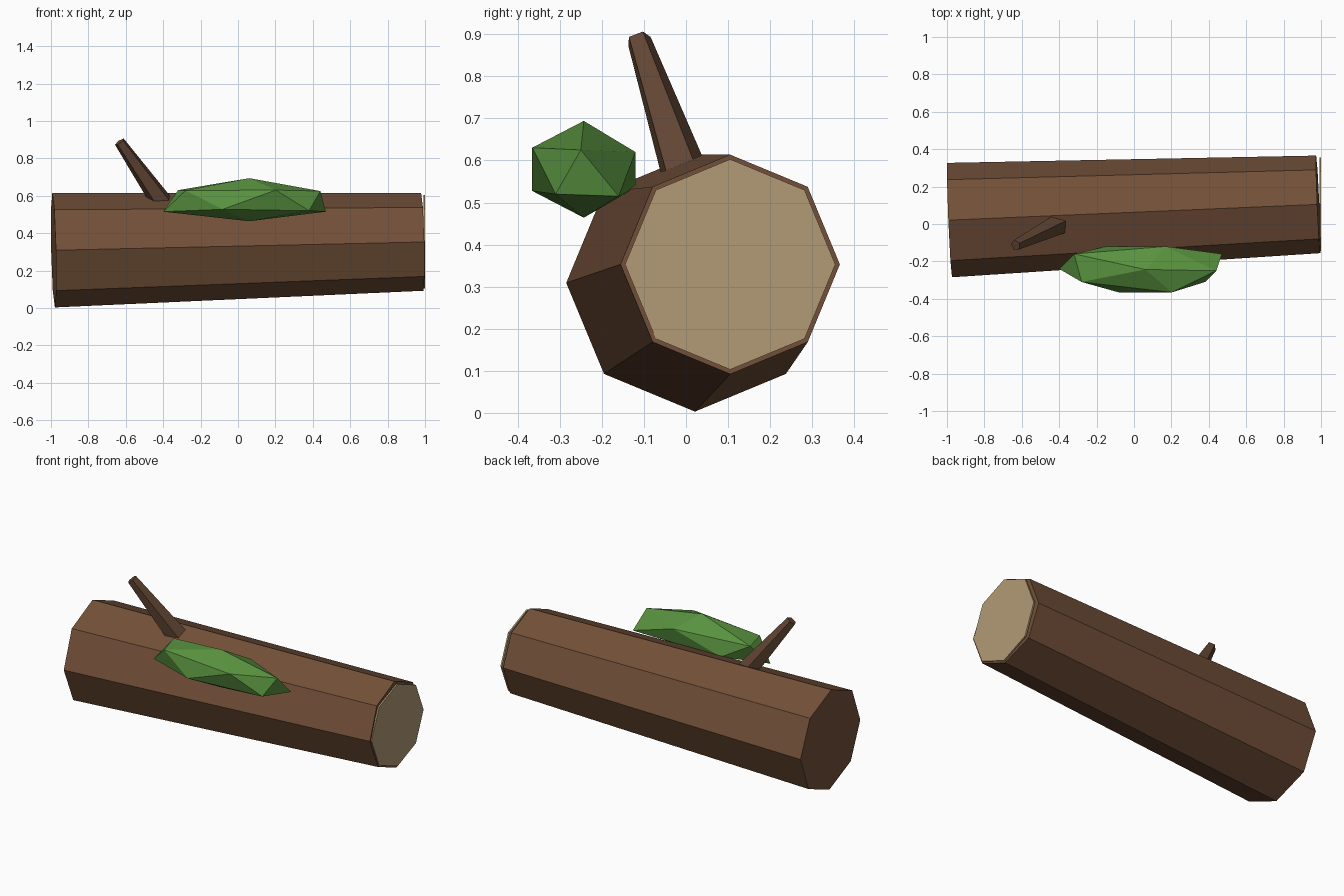
import bpy, bmesh
from mathutils import Vector, Matrix

if "Cube" in bpy.data.objects:
    bpy.data.objects.remove(bpy.data.objects["Cube"])


def material(name, rgb):
    m = bpy.data.materials.new(name)
    m.diffuse_color = (*rgb, 1)
    m.use_nodes = True
    m.node_tree.nodes["Principled BSDF"].inputs["Base Color"].default_value = m.diffuse_color
    return m


def finish(name, bm, mat):
    me = bpy.data.meshes.new(name)
    bm.to_mesh(me)
    bm.free()
    me.materials.append(mat)
    ob = bpy.data.objects.new(name, me)
    bpy.context.collection.objects.link(ob)
    return ob


def tapered(name, a, b, r1, r2, sides, mat):
    """Flat-shaded tapered cylinder from point a to point b."""
    a, b = Vector(a), Vector(b)
    axis = b - a
    bm = bmesh.new()
    place = Matrix.Translation((a + b) / 2) @ axis.to_track_quat('Z', 'Y').to_matrix().to_4x4()
    bmesh.ops.create_cone(bm, cap_ends=True, segments=sides, radius1=r1,
                          radius2=r2, depth=axis.length, matrix=place)
    return finish(name, bm, mat)


bark = material("bark", (0.17, 0.08, 0.04))
dark_bark = material("dark_bark", (0.12, 0.06, 0.033))
cut_wood = material("cut_wood", (0.45, 0.33, 0.18))
moss_green = material("moss_green", (0.10, 0.29, 0.05))

# Log body, slightly skewed and tapered
tapered("log", (-0.986, 0.021, 0.309), (0.985, 0.105, 0.353), 0.306, 0.261, 8, bark)

# Pale cut face, square to x so it stands just off the tilted end
tapered("cut_face", (0.991, 0.105, 0.353), (1.0, 0.105, 0.353), 0.25, 0.25, 8, cut_wood)

# Broken branch stub
tapered("branch", (-0.40, 0.0, 0.555), (-0.633, -0.113, 0.888), 0.06, 0.03, 5, dark_bark)

# Moss clump: stretched icosahedron with a few uneven corners
centre, size = Vector((0.06, -0.243, 0.579)), Vector((0.514, 0.144, 0.115))
bm = bmesh.new()
bmesh.ops.create_icosphere(bm, subdivisions=1, radius=1)
for v in bm.verts:
    v.co = centre + Vector(c * s for c, s in zip(v.co, size))
corners = [(0.44, -0.25, 0.625), (0.38, -0.31, 0.52), (0.47, -0.16, 0.515),
           (-0.28, -0.31, 0.628), (-0.32, -0.16, 0.63), (-0.15, -0.12, 0.535),
           (0.17, -0.12, 0.62), (-0.40, -0.24, 0.515)]
for c in map(Vector, corners):
    nearest = min(bm.verts, key=lambda v: sum(((v.co[i] - c[i]) / size[i]) ** 2 for i in range(3)))
    nearest.co = c
finish("moss", bm, moss_green)
